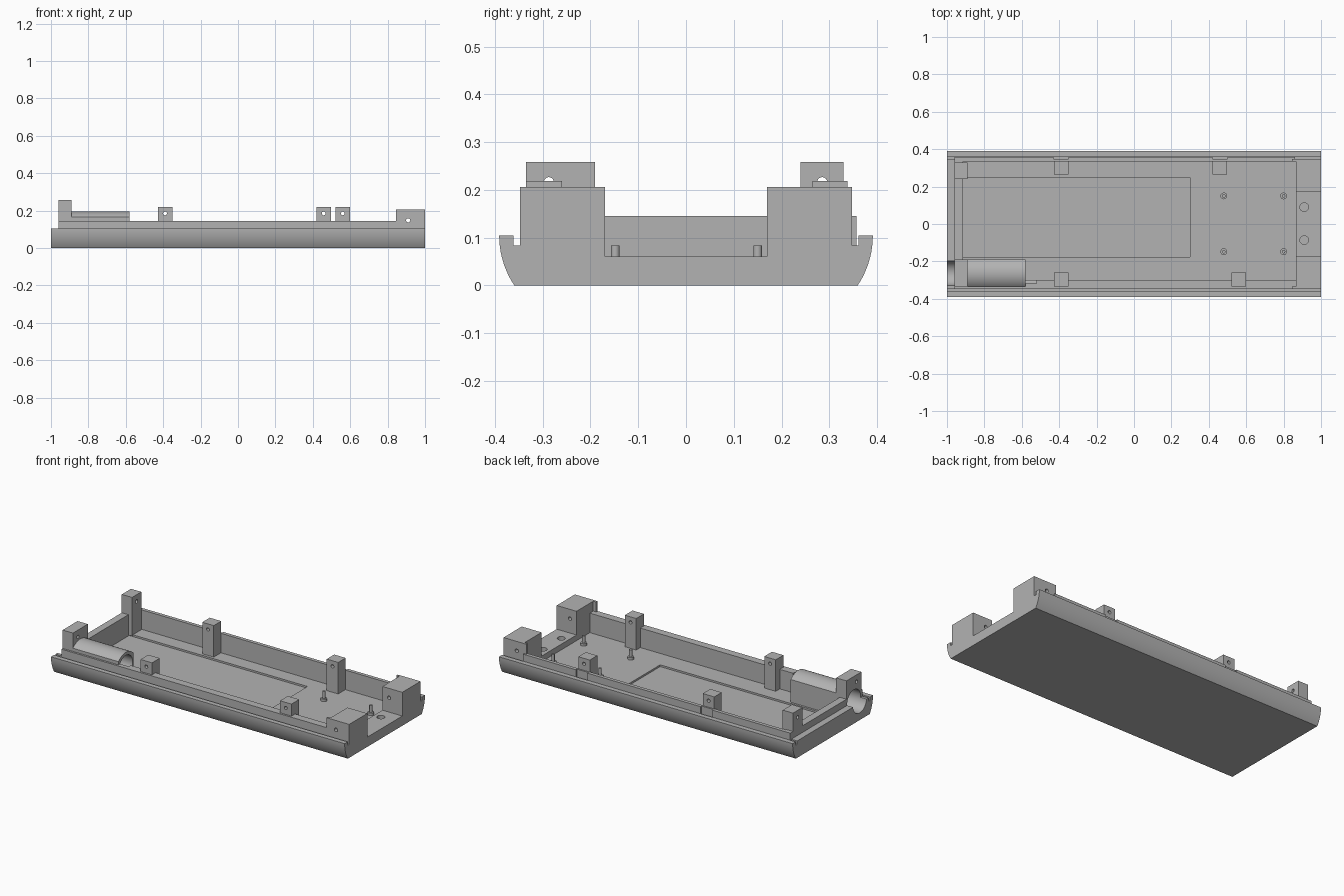
import bpy, bmesh, math
from mathutils import Matrix, Vector

if "Cube" in bpy.data.objects:
    bpy.data.objects.remove(bpy.data.objects["Cube"], do_unlink=True)

grey = bpy.data.materials.new("plain_grey")
grey.use_nodes = True
COLOUR = (0.45, 0.45, 0.45, 1)
grey.diffuse_color = COLOUR
grey.node_tree.nodes["Principled BSDF"].inputs["Base Color"].default_value = COLOUR


def add(name, bm):
    bmesh.ops.recalc_face_normals(bm, faces=bm.faces)
    mesh = bpy.data.meshes.new(name)
    bm.to_mesh(mesh)
    bm.free()
    mesh.materials.append(grey)
    obj = bpy.data.objects.new(name, mesh)
    bpy.context.collection.objects.link(obj)
    return obj


def box(name, xs, ys, zs):
    bm = bmesh.new()
    bmesh.ops.create_cube(bm, size=1)
    for v in bm.verts:
        v.co = Vector([sum(r) / 2 + c * (r[1] - r[0]) for c, r in zip(v.co, (xs, ys, zs))])
    return add(name, bm)


def rod(name, centre, radius, length, axis="Z", sides=32):
    bm = bmesh.new()
    bmesh.ops.create_cone(bm, cap_ends=True, segments=sides, radius1=radius,
                          radius2=radius, depth=length)
    turn = {"X": Matrix.Rotation(math.pi / 2, 4, "Y"),
            "Y": Matrix.Rotation(math.pi / 2, 4, "X"), "Z": Matrix()}[axis]
    bm.transform(Matrix.Translation(centre) @ turn)
    return add(name, bm)


def extrude_x(name, points, x0, x1):
    bm = bmesh.new()
    face = bm.faces.new([bm.verts.new((x0, y, z)) for y, z in points])
    new = bmesh.ops.extrude_face_region(bm, geom=[face])["geom"]
    bmesh.ops.translate(bm, vec=(x1 - x0, 0, 0),
                        verts=[g for g in new if isinstance(g, bmesh.types.BMVert)])
    return add(name, bm)


def cut(obj, cutters):
    for c in cutters:
        mod = obj.modifiers.new("cut", "BOOLEAN")
        mod.operation, mod.solver, mod.object = "DIFFERENCE", "EXACT", c
    graph = bpy.context.evaluated_depsgraph_get()
    mesh = bpy.data.meshes.new_from_object(obj.evaluated_get(graph))
    obj.modifiers.clear()
    obj.data = mesh


# Tray cross-section: curved flank, rim, groove and raised inner lip
R = 0.187
flank = []
for i in range(13):
    z = 0.104 * i / 12
    flank.append((0.391 - R + math.sqrt(R * R - (0.104 - z) ** 2), z))
half = flank + [(0.361, 0.104), (0.361, 0.083), (0.347, 0.083), (0.347, 0.145)]
tray = extrude_x("tray", half + [(-y, z) for y, z in reversed(half)], -1, 1)

# Cutters
bore = rod("bore_cutter", (-0.81, -0.2625, 0.11), 0.066, 0.58, "X", 48)
tray_cutters = [
    bore,
    box("end_step_cutter", (-1.1, -0.96), (-0.5, 0.5), (0.104, 0.3)),
    box("cavity_cutter", (-0.915, 0.865), (-0.3, 0.335), (0.025, 0.3)),
    box("pocket_cutter", (-0.915, 0.3), (-0.177, 0.248), (0.014, 0.2)),
    box("opening_cutter", (0.8, 1.1), (-0.17, 0.17), (0.06, 0.3)),
]
for y in (-0.086, 0.09):
    tray_cutters.append(rod("shelf_hole_cutter", (0.91, y, 0.06), 0.023, 0.07))
corner_hole = rod("corner_hole_cutter", (0.91, 0, 0.148), 0.011, 2, "Y")
cut(tray, tray_cutters + [corner_hole])

# Thicker rear lip, interrupted beside the posts
for x0, x1 in ((-0.96, -0.43), (-0.35, 0.42), (0.5, 0.86)):
    box("rear_lip", (x0, x1), (0.34, 0.357), (0.08, 0.145))

# Corner blocks with a thin outer fin
for side, s in (("front", -1), ("rear", 1)):
    block = box(side + "_corner_block", (0.865, 1), sorted((s * 0.17, s * 0.347)), (0.06, 0.206))
    cut(block, [corner_hole])
    box(side + "_corner_fin", (0.845, 0.87), sorted((s * 0.333, s * 0.347)), (0.02, 0.206))

# Screw posts along the long walls
for side, x, y0, y1 in (("front", -0.39, -0.335, -0.26), ("front", 0.56, -0.335, -0.26),
                        ("rear", -0.39, 0.265, 0.338), ("rear", 0.458, 0.265, 0.338)):
    post = box(side + "_post", (x - 0.039, x + 0.039), (y0, y1), (0.02, 0.219))
    hole = rod("post_hole_cutter", (x, (y0 + y1) / 2, 0.185), 0.01, 0.3, "Y")
    cut(post, [hole])
    bpy.data.objects.remove(hole)

# End towers
for side, y0, y1, hole_y in (("front", -0.335, -0.19, -0.287), ("rear", 0.24, 0.33, 0.285)):
    tower = box(side + "_tower", (-0.96, -0.89), (y0, y1), (0.02, 0.258))
    hole = rod("tower_hole_cutter", (-0.92, hole_y, 0.216), 0.0105, 0.3, "X")
    cut(tower, [hole, bore] if side == "front" else [hole])
    bpy.data.objects.remove(hole)

# Arched sleeve around the bore
half_width, rise = 0.0725, 0.03
radius = (half_width ** 2 + rise ** 2) / (2 * rise)
sweep = math.asin(half_width / radius)
arch = [(-0.335, 0.02), (-0.19, 0.02)]
for i in range(17):
    a = sweep * (1 - i / 8)
    arch.append((-0.2625 + radius * math.sin(a), 0.195 - radius + radius * math.cos(a)))
sleeve = extrude_x("sleeve", arch, -0.9, -0.58)
cut(sleeve, [bore])

# Locating pins with wider feet
for x in (0.48, 0.8):
    for y in (-0.148, 0.15):
        rod("pin_foot", (x, y, 0.03), 0.018, 0.02, sides=24)
        rod("pin", (x, y, 0.05), 0.009, 0.066, sides=24)

for c in set(tray_cutters + [corner_hole]):
    bpy.data.objects.remove(c)

# Smooth curved faces, keep sharp edges
bpy.ops.object.select_all(action="DESELECT")
for obj in bpy.context.collection.objects:
    if obj.type == "MESH":
        obj.select_set(True)
        bpy.context.view_layer.objects.active = obj
bpy.ops.object.shade_smooth_by_angle(angle=math.radians(30))
